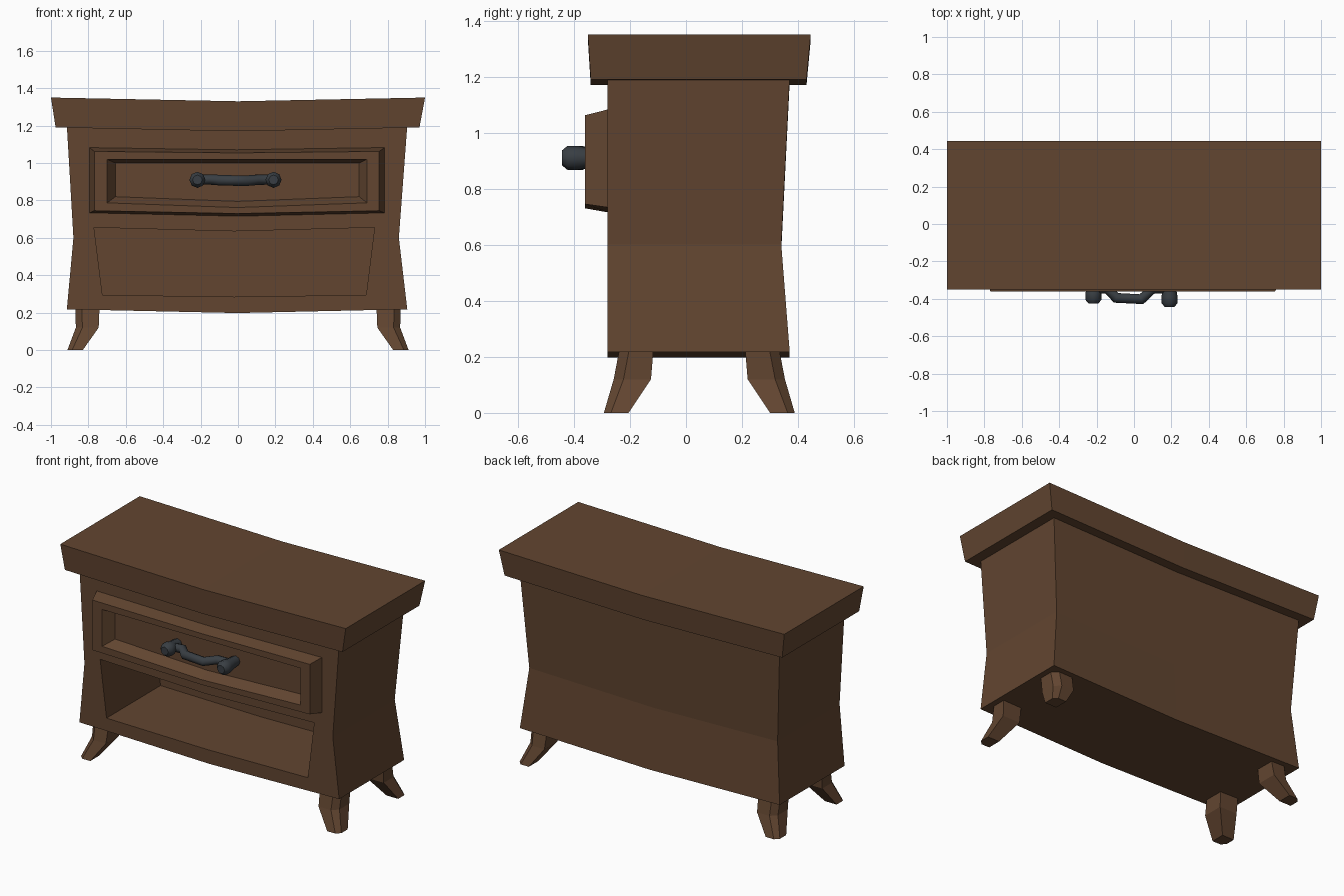
import bpy, bmesh

if "Cube" in bpy.data.objects:
    bpy.data.objects.remove(bpy.data.objects["Cube"])


def material(name, rgb):
    m = bpy.data.materials.new(name)
    m.diffuse_color = (*rgb, 1)
    m.use_nodes = True
    m.node_tree.nodes["Principled BSDF"].inputs["Base Color"].default_value = m.diffuse_color
    return m


WOOD = material("brown wood", (0.122, 0.060, 0.030))
IRON = material("dark iron", (0.040, 0.048, 0.056))


def loft(name, rings, split_caps=True):
    """Join matching rings of points into a closed solid."""
    bm = bmesh.new()
    rows = [[bm.verts.new(p) for p in r] for r in rings]
    n = len(rings[0])
    for a, b in zip(rows, rows[1:]):
        for i in range(n):
            j = (i + 1) % n
            bm.faces.new((a[i], a[j], b[j], b[i]))
    for r in (rows[0], rows[-1]):
        if split_caps:  # caps bend at the middle of the six points
            bm.faces.new((r[0], r[1], r[4], r[5]))
            bm.faces.new((r[1], r[2], r[3], r[4]))
        else:
            bm.faces.new(r)
    bmesh.ops.recalc_face_normals(bm, faces=bm.faces)
    me = bpy.data.meshes.new(name)
    bm.to_mesh(me)
    bm.free()
    me.materials.append(WOOD)
    ob = bpy.data.objects.new(name, me)
    bpy.context.collection.objects.link(ob)
    return ob


def level(x0, x1, y0, y1, z, sag=0.02):
    """Horizontal ring that sags in the middle."""
    xm = (x0 + x1) / 2
    return [(x0, y0, z), (xm, y0, z - sag), (x1, y0, z),
            (x1, y1, z), (xm, y1, z - sag), (x0, y1, z)]


def upright(y, bottom, top, sag_b, sag_t):
    """Vertical ring; bottom and top are (x0, x1, z)."""
    (a, b, z0), (c, d, z1) = bottom, top
    return [(a, y, z0), ((a + b) / 2, y, z0 - sag_b), (b, y, z0),
            (d, y, z1), ((c + d) / 2, y, z1 - sag_t), (c, y, z1)]


# Thick table top, flaring upwards
loft("table_top", [level(-0.975, 0.97, -0.34, 0.43, 1.19),
                   level(-1, 1, -0.35, 0.445, 1.35)])

# Waisted cabinet body
body = loft("cabinet_body", [level(-0.915, 0.905, -0.28, 0.37, 0.218),
                             level(-0.88, 0.86, -0.28, 0.34, 0.60),
                             level(-0.915, 0.905, -0.28, 0.37, 1.20)])

# Open shelf cut into the body
ends = ((-0.725, 0.685, 0.295), (-0.77, 0.73, 0.655))
cutter = loft("shelf_cutter", [upright(y, *ends, 0.01, 0.02) for y in (-0.4, 0.26)])
cutter.hide_render = True
cutter.display_type = 'WIRE'
cut = body.modifiers.new("shelf", 'BOOLEAN')
cut.operation, cut.object, cut.solver = 'DIFFERENCE', cutter, 'EXACT'
# apply the cut so the cutter can go
dg = bpy.context.evaluated_depsgraph_get()
carved = bpy.data.meshes.new_from_object(body.evaluated_get(dg))
body.modifiers.clear()
body.data = carved
bpy.data.objects.remove(cutter)

# Drawer front: tapered frame with recessed panel
loft("drawer_front", [
    upright(-0.27, (-0.797, 0.787, 0.732), (-0.797, 0.787, 1.085), 0.018, 0.012),
    upright(-0.36, (-0.768, 0.755, 0.745), (-0.768, 0.755, 1.062), 0.015, 0.008),
    upright(-0.36, (-0.70, 0.69, 0.787), (-0.70, 0.69, 1.02), 0.025, 0.0),
    upright(-0.295, (-0.655, 0.648, 0.82), (-0.655, 0.648, 1.0), 0.025, 0.0)])


# Curved splayed legs with a chamfered outer corner
def leg(name, sx, sy, y_shift):
    rings = []
    for z, xi, xo, yi, yo, c in ((0.24, .74, .87, .16, .28, .035),
                                 (0.12, .745, .867, .17, .303, .035),
                                 (0.0, .83, .912, .25, .338, .025)):
        pts = [(xi, yi), (xo, yi), (xo, yo - c), (xo - c, yo), (xi, yo)]
        rings.append([(sx * x, sy * y + y_shift, z) for x, y in pts])
    loft(name, rings, split_caps=False)


for sx, side in ((-1, "left"), (1, "right")):
    leg("front_leg_" + side, sx, -1, 0.045)
    leg("back_leg_" + side, sx, 1, 0.05)


# Iron handle: wavy bar between two rounded posts
def tube(name, pts):
    cu = bpy.data.curves.new(name, 'CURVE')
    cu.dimensions = '3D'
    cu.bevel_depth, cu.bevel_resolution, cu.use_fill_caps = 1.0, 2, True
    sp = cu.splines.new('POLY')
    sp.points.add(len(pts) - 1)
    for p, (x, y, z, r) in zip(sp.points, pts):
        p.co, p.radius = (x, y, z, 1), r
    tmp = bpy.data.objects.new(name, cu)
    bpy.context.collection.objects.link(tmp)
    me = bpy.data.meshes.new_from_object(
        tmp.evaluated_get(bpy.context.evaluated_depsgraph_get()))
    bpy.data.objects.remove(tmp)
    me.materials.clear()
    me.materials.append(IRON)
    me.shade_smooth()
    ob = bpy.data.objects.new(name, me)
    bpy.context.collection.objects.link(ob)


for side, x, tip in (("left", -0.217, -0.425), ("right", 0.19, -0.443)):
    tube("handle_post_" + side, [(x, -0.285, 0.91, .03), (x, -0.35, 0.91, .036),
                                 (x, tip + 0.055, 0.91, .043),
                                 (x, tip + 0.02, 0.91, .043), (x, tip, 0.91, .026)])
tube("handle_bar", [(-0.217, -0.35, 0.91, .026), (-0.145, -0.345, 0.912, .028),
                    (-0.095, -0.395, 0.908, .028), (0.04, -0.402, 0.905, .028),
                    (0.10, -0.345, 0.91, .028), (0.19, -0.345, 0.912, .026)])
